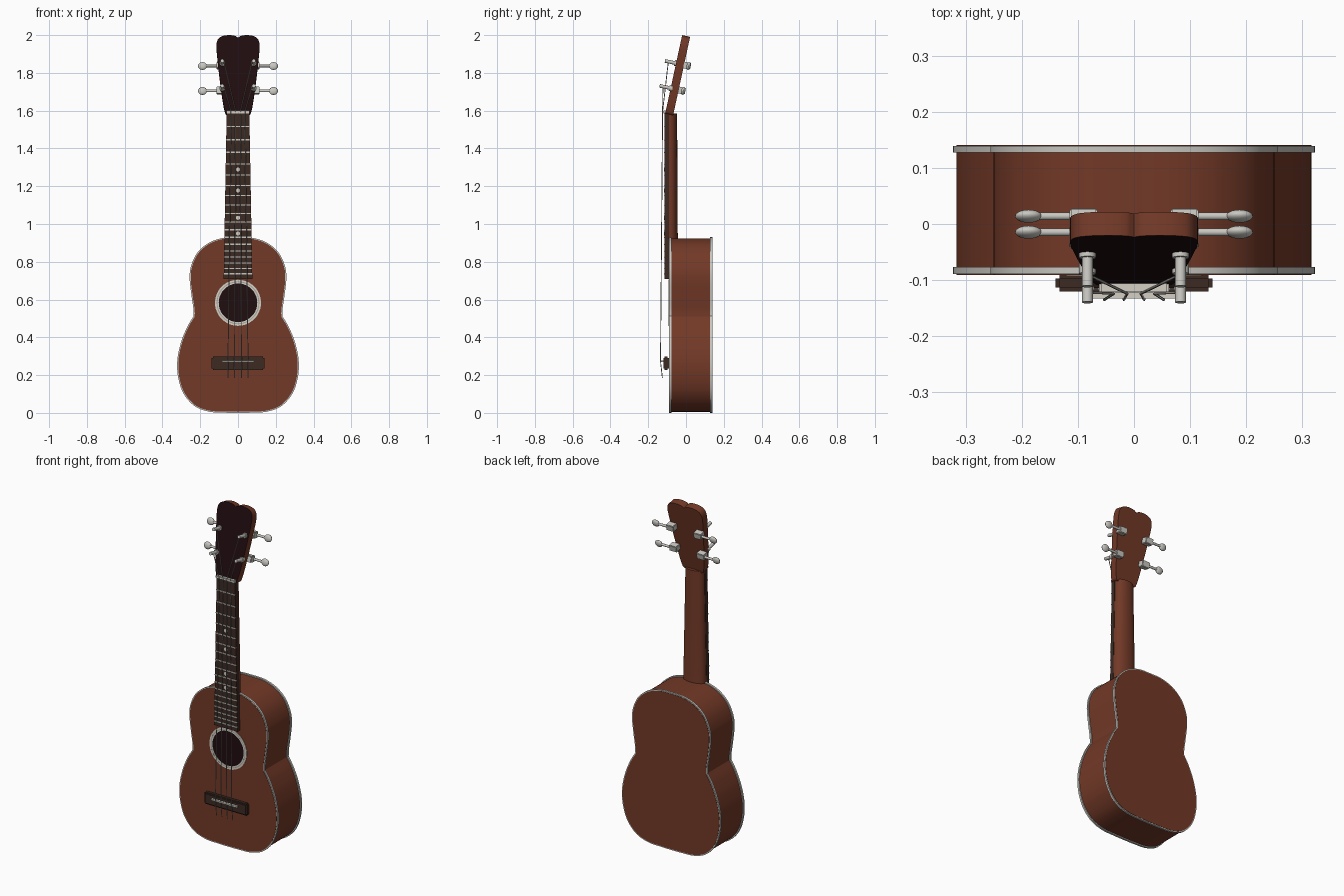
import bpy, bmesh
from math import radians, sin, cos, pi
from mathutils import Matrix, Vector

cube = bpy.data.objects.get("Cube")
if cube:
    bpy.data.objects.remove(cube)
made = []


def material(name, r, g, b):
    m = bpy.data.materials.new(name)
    m.use_nodes = True
    m.diffuse_color = (r, g, b, 1)
    node = next(n for n in m.node_tree.nodes if n.type == 'BSDF_PRINCIPLED')
    node.inputs["Base Color"].default_value = (r, g, b, 1)
    return m


WOOD = material("red brown wood", 0.17, 0.041, 0.020)
BOARD = material("dark brown wood", 0.045, 0.023, 0.016)
BLACK = material("black wood", 0.014, 0.004, 0.005)
BONE = material("bone white", 0.66, 0.63, 0.56)
METAL = material("pale metal", 0.58, 0.57, 0.53)
WIRE = material("string grey", 0.36, 0.35, 0.32)


def finish(name, bm, *mats, matrix=None):
    if matrix:
        bm.transform(matrix)
    bmesh.ops.recalc_face_normals(bm, faces=bm.faces)
    me = bpy.data.meshes.new(name)
    bm.to_mesh(me)
    bm.free()
    for m in mats:
        me.materials.append(m)
    ob = bpy.data.objects.new(name, me)
    bpy.context.collection.objects.link(ob)
    made.append(ob)
    return ob


def prism(name, pts, y0, y1, mat, front=None, matrix=None):
    """Extrude an x-z outline along y; the front face may have its own colour."""
    bm = bmesh.new()
    rings = [[bm.verts.new((x, y, z)) for x, z in pts] for y in (y0, y1)]
    n = len(pts)
    face = bm.faces.new(rings[0])
    bm.faces.new(rings[1])
    for i in range(n):
        j = (i + 1) % n
        bm.faces.new((rings[0][i], rings[0][j], rings[1][j], rings[1][i]))
    if front:
        face.material_index = 1
    return finish(name, bm, mat, *([front] if front else []), matrix=matrix)


def box(name, center, size, mat, matrix=None, bevel=0):
    bm = bmesh.new()
    bmesh.ops.create_cube(bm, size=1, matrix=Matrix.Translation(center) @ Matrix.Diagonal((*size, 1)))
    if bevel:
        bmesh.ops.bevel(bm, geom=bm.edges[:], offset=bevel, segments=2, affect='EDGES')
    return finish(name, bm, mat, matrix=matrix)


def rod(name, a, b, r, mat, matrix=None, sides=16):
    a, b = Vector(a), Vector(b)
    turn = (b - a).to_track_quat('Z', 'Y').to_matrix().to_4x4()
    bm = bmesh.new()
    bmesh.ops.create_cone(bm, cap_ends=True, segments=sides, radius1=r, radius2=r, depth=(b - a).length,
                          matrix=Matrix.Translation((a + b) / 2) @ turn)
    return finish(name, bm, mat, matrix=matrix)


def spline(pts, steps=7):
    """Smooth curve through the points."""
    p = [Vector(q) for q in pts]
    p = [2 * p[0] - p[1]] + p + [2 * p[-1] - p[-2]]
    out = []
    for a, b, c, d in zip(p, p[1:], p[2:], p[3:]):
        for k in range(steps):
            t = k / steps
            out.append(b + (c - a) * t / 2 + (2 * a - 5 * b + 4 * c - d) * t * t / 2
                       + (3 * b - a - 3 * c + d) * t ** 3 / 2)
    return out + [p[-2]]


def mirrored(half):
    return half + [Vector((-q.x, q.y)) for q in reversed(half[1:-1])]


def offset(pts, d):
    out = []
    for i, q in enumerate(pts):
        t = pts[(i + 1) % len(pts)] - pts[i - 1]
        out.append(q + Vector((-t.y, t.x)).normalized() * d)
    return out


def annulus(name, r0, r1, y, mat, n=48):
    """Thin flat ring around the sound hole."""
    bm = bmesh.new()
    rings = [[bm.verts.new((r * cos(2 * pi * i / n), yy, HOLE_Z + r * sin(2 * pi * i / n))) for i in range(n)]
             for r, yy in ((r0, -0.089), (r0, y), (r1, y), (r1, -0.089))]
    for a, b in zip(rings, rings[1:]):
        for i in range(n):
            j = (i + 1) % n
            bm.faces.new((a[i], a[j], b[j], b[i]))
    finish(name, bm, mat)


# Body: upper and lower bouts meet in a crisp waist
upper = spline([(0, 0.924), (0.075, 0.921), (0.15, 0.896), (0.21, 0.845), (0.243, 0.775),
                (0.25, 0.71), (0.24, 0.62), (0.23, 0.55), (0.229, 0.51)])
lower = spline([(0.229, 0.51), (0.262, 0.455), (0.295, 0.375), (0.315, 0.28), (0.311, 0.19),
                (0.283, 0.105), (0.225, 0.04), (0.15, 0.012), (0.07, 0.007), (0, 0.006)])
outline = mirrored(upper + lower[1:])
prism("body", outline, -0.0905, 0.1405, WOOD)
rim = offset(outline, 0.006)
prism("front_binding", rim, -0.089, -0.077, METAL)
prism("back_binding", rim, 0.127, 0.139, METAL)

# Sound hole and rosette
HOLE_Z = 0.583
rod("sound_hole", (0, -0.089, HOLE_Z), (0, -0.0915, HOLE_Z), 0.104, BLACK, sides=48)
annulus("rosette_inner", 0.102, 0.109, -0.093, BONE)
annulus("rosette_middle", 0.109, 0.113, -0.0925, WIRE)
annulus("rosette_outer", 0.113, 0.122, -0.093, BONE)

# Neck: rounded back, tapering toward the nut
bm = bmesh.new()
ends = []
for z, w, depth in ((0.9, 0.072, 0.056), (0.96, 0.071, 0.053), (1.585, 0.058, 0.05)):
    arc = [(w * cos(pi * i / 16), -0.097 + depth * sin(pi * i / 16) ** 0.7, z) for i in range(17)]
    ends.append([bm.verts.new(q) for q in arc])
for a, b in zip(ends, ends[1:]):
    for i in range(17):
        j = (i + 1) % 17
        bm.faces.new((a[i], a[j], b[j], b[i]))
bm.faces.new(ends[0])
bm.faces.new(ends[-1])
finish("neck", bm, WOOD)

# Fingerboard with frets and position dots
NUT, SCALE, END = 1.59, 1.32, 0.71


def board_half(z):
    return 0.06 + 0.016 * (NUT - z) / (NUT - END)


def fret(n):
    return NUT - SCALE * (1 - 2 ** (-n / 12))


prism("fingerboard", [(-board_half(END), END), (board_half(END), END),
                      (board_half(NUT), NUT), (-board_half(NUT), NUT)], -0.114, -0.089, BOARD)
for n in range(1, 19):
    z = fret(n)
    box(f"fret_{n}", (0, -0.1145, z), (2 * board_half(z), 0.006, 0.006), METAL)
for n in (5, 7, 10, 12):
    z = (fret(n) + fret(n - 1)) / 2
    rod(f"dot_{n}", (0, -0.113, z), (0, -0.1155, z), 0.011, BONE)
box("nut", (0, -0.108, 1.594), (0.124, 0.03, 0.016), BONE, bevel=0.003)

# Bridge and saddle
box("bridge", (0, -0.105, 0.263), (0.28, 0.03, 0.07), BOARD, bevel=0.007)
box("saddle", (0, -0.12, 0.273), (0.17, 0.025, 0.009), BONE)

# Headstock, leaning back, with a black front
HEAD = Matrix.Translation((0, -0.11, 1.585)) @ Matrix.Rotation(radians(-12.2), 4, 'X')
crown = spline([(0, 0.41), (0.015, 0.42), (0.045, 0.4245), (0.08, 0.42), (0.104, 0.405), (0.114, 0.37),
                (0.109, 0.3), (0.098, 0.2), (0.085, 0.1), (0.073, 0.03), (0.058, 0), (0, 0)], 5)
prism("headstock", mirrored(crown), 0, 0.043, WOOD, front=BLACK, matrix=HEAD)

# Tuners: post, collar, gear box, shaft and oval button
for s, side in ((1, "left"), (-1, "right")):
    for h, row in ((0.137, "lower"), (0.272, "upper")):
        tag = f"{row}_{side}"
        x = s * 0.083
        rod("post_" + tag, (x, 0.01, h), (x, -0.06, h), 0.0095, METAL, HEAD)
        rod("collar_" + tag, (x, 0.01, h), (x, -0.008, h), 0.015, METAL, HEAD)
        box("gear_box_" + tag, (s * 0.09, 0.06, h), (0.05, 0.038, 0.036), METAL, HEAD, 0.003)
        rod("shaft_" + tag, (s * 0.1, 0.068, h), (s * 0.175, 0.068, h), 0.007, METAL, HEAD)
        bm = bmesh.new()
        bmesh.ops.create_uvsphere(bm, u_segments=20, v_segments=12, radius=1)
        bm.transform(Matrix.Translation((s * 0.188, 0.068, h)) @ Matrix.Diagonal((0.024, 0.011, 0.021, 1)))
        finish("button_" + tag, bm, METAL, matrix=HEAD)

# Strings: loose end, saddle, nut, post
for i, (low, top, h) in enumerate(((0.053, 0.036, 0.137), (0.018, 0.012, 0.272))):
    for s in (1, -1):
        path = [Vector((s * low, -0.125, 0.185)), Vector((s * low, -0.135, 0.273)),
                Vector((s * top, -0.124, 1.595)), HEAD @ Vector((s * 0.075, -0.042, h))]
        cu = bpy.data.curves.new("string", 'CURVE')
        cu.dimensions = '3D'
        cu.bevel_depth = 0.0025
        cu.bevel_resolution = 1
        cu.use_fill_caps = True
        cu.materials.append(WIRE)
        sp = cu.splines.new('POLY')
        sp.points.add(len(path) - 1)
        for point, q in zip(sp.points, path):
            point.co = (*q, 1)
        name = f"{('outer', 'inner')[i]}_string_{'left' if s > 0 else 'right'}"
        bpy.context.collection.objects.link(bpy.data.objects.new(name, cu))

# Smooth shading with sharp edges kept
bpy.ops.object.select_all(action='DESELECT')
for ob in made:
    ob.select_set(True)
bpy.context.view_layer.objects.active = made[0]
bpy.ops.object.shade_smooth_by_angle(angle=radians(32))
